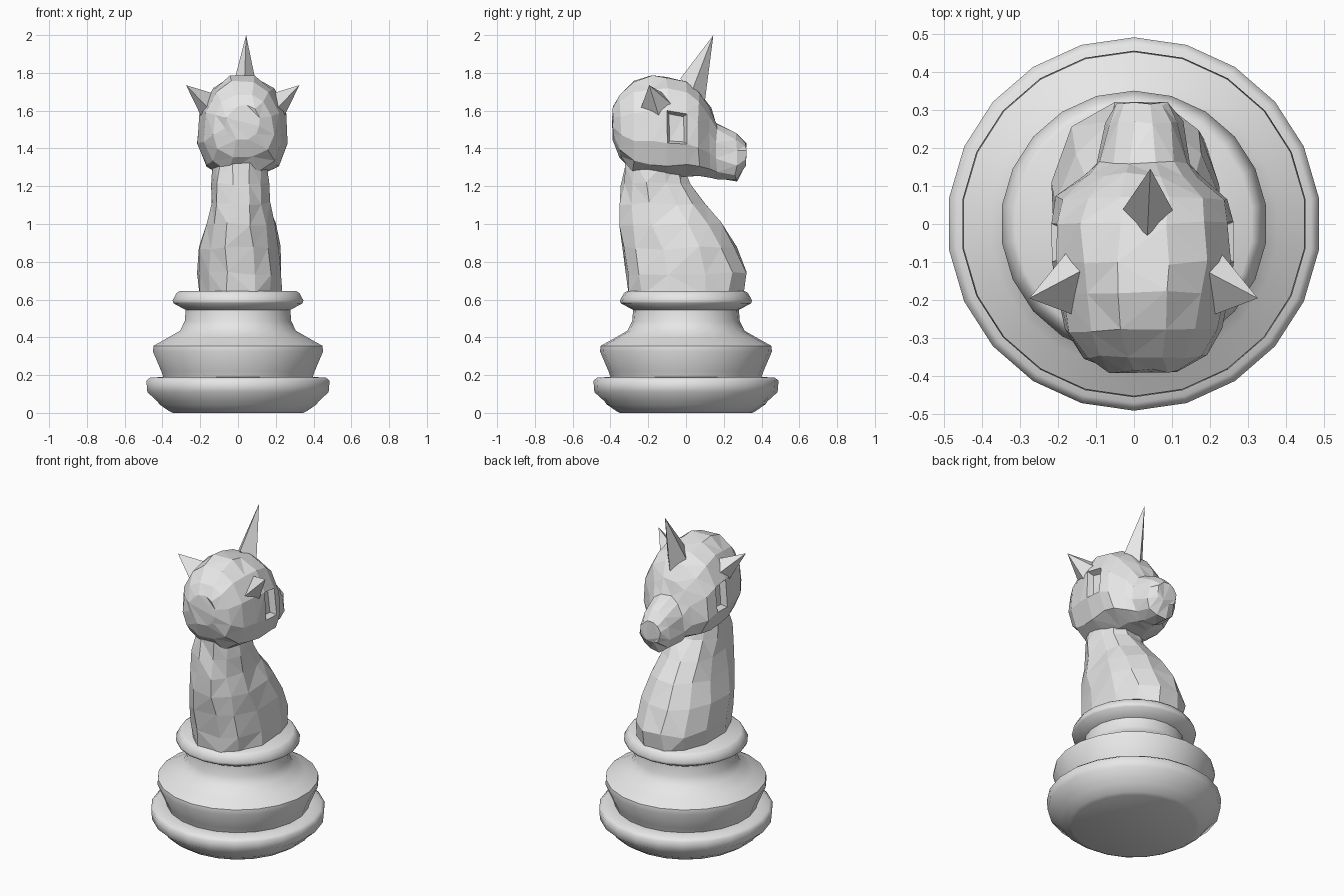
import bpy, bmesh, random
from math import sin, cos, tau
from mathutils import Vector

random.seed(4)
cube = bpy.data.objects.get("Cube")
if cube:
    bpy.data.objects.remove(cube, do_unlink=True)

GREY = (0.8, 0.8, 0.8, 1)
grey = bpy.data.materials.new("plain_grey")
grey.use_nodes = True
grey.diffuse_color = GREY
grey.node_tree.nodes["Principled BSDF"].inputs["Base Color"].default_value = GREY
HEAD_X = 0.025


def finish(bm, name):
    bmesh.ops.recalc_face_normals(bm, faces=bm.faces)
    mesh = bpy.data.meshes.new(name)
    bm.to_mesh(mesh)
    bm.free()
    mesh.materials.append(grey)
    obj = bpy.data.objects.new(name, mesh)
    bpy.context.collection.objects.link(obj)
    return obj


def loft(rings, jitter=0.0):
    """Skin a list of rings of points and close both ends."""
    bm = bmesh.new()
    loops = [[bm.verts.new(Vector(p) + Vector([random.uniform(-jitter, jitter) for _ in range(3)]))
              for p in ring] for ring in rings]
    n = len(loops[0])
    for a, b in zip(loops, loops[1:]):
        for i in range(n):
            j = (i + 1) % n
            bm.faces.new((a[i], a[j], b[j], b[i]))
    bm.faces.new(loops[0])
    bm.faces.new(loops[-1])
    bmesh.ops.recalc_face_normals(bm, faces=bm.faces)
    return bm


def oval(n, power=1.0, phase=0.5):
    """Points of a unit circle, squarer for powers below one."""
    def shape(v):
        return abs(v) ** power * (1 if v > 0 else -1)
    return [(shape(cos(tau * (i + phase) / n)), shape(sin(tau * (i + phase) / n))) for i in range(n)]


def spike(name, base, tip):
    """A pointed solid on a polygon base."""
    bm = bmesh.new()
    foot = [bm.verts.new(p) for p in base]
    top = bm.verts.new(tip)
    bm.faces.new(foot)
    for i in range(len(foot)):
        bm.faces.new((foot[i], foot[(i + 1) % len(foot)], top))
    return finish(bm, name)


# Turned pedestal: radius, height
profile = [(0.35, 0), (0.37, 0.01), (0.42, 0.045), (0.43, 0.06), (0.485, 0.11), (0.49, 0.17),
           (0.47, 0.187), (0.40, 0.19), (0.41, 0.22), (0.455, 0.325), (0.452, 0.355),
           (0.38, 0.395), (0.31, 0.435), (0.285, 0.485), (0.28, 0.545), (0.345, 0.58),
           (0.35, 0.595), (0.328, 0.635), (0.312, 0.645)]
circle = oval(22)
pedestal = finish(loft([[(r * x, r * y, z) for x, y in circle] for r, z in profile]), "pedestal")
bpy.ops.object.select_all(action="DESELECT")
pedestal.select_set(True)
bpy.context.view_layer.objects.active = pedestal
bpy.ops.object.shade_smooth_by_angle(angle=0.95)

# Faceted neck and chest: height, back, front, half width
neck_rows = [(0.62, -0.31, 0.31, 0.225), (0.74, -0.325, 0.33, 0.225), (0.87, -0.34, 0.27, 0.215),
             (1.0, -0.355, 0.19, 0.185), (1.11, -0.35, 0.10, 0.165), (1.21, -0.34, 0.02, 0.15),
             (1.32, -0.32, -0.02, 0.14)]
rings = []
for z, back, front, half in neck_rows:
    mid, reach = (back + front) / 2, (front - back) / 2
    rings.append([(0.01 + half * x, mid + reach * y, z) for x, y in oval(12, 0.85)])
bm = loft(rings, 0.012)
bmesh.ops.triangulate(bm, faces=bm.faces)
finish(bm, "neck")

# Faceted head and muzzle: depth, underside, top, half width
head_rows = [(-0.385, 1.45, 1.63, 0.09), (-0.35, 1.35, 1.69, 0.16), (-0.28, 1.27, 1.76, 0.205),
             (-0.18, 1.245, 1.79, 0.23), (-0.10, 1.24, 1.785, 0.24), (0.0, 1.24, 1.765, 0.24),
             (0.07, 1.25, 1.70, 0.225), (0.13, 1.245, 1.62, 0.15), (0.16, 1.235, 1.54, 0.125),
             (0.265, 1.225, 1.485, 0.10), (0.315, 1.30, 1.43, 0.07)]
rings = []
for y, low, high, half in head_rows:
    mid, reach = (low + high) / 2, (high - low) / 2
    rings.append([(HEAD_X + half * x * (1 - 0.12 * z), y, mid + reach * z) for x, z in oval(12, 0.88)])
bm = loft(rings, 0.007)

# Sunken eye sockets
for side in (-1, 1):
    target = Vector((HEAD_X + side * 0.24, -0.05, 1.51))
    socket = min(bm.faces, key=lambda f: (f.calc_center_median() - target).length)
    bmesh.ops.inset_individual(bm, faces=[socket], thickness=0.02, depth=-0.035)
bmesh.ops.triangulate(bm, faces=bm.faces)
finish(bm, "head")

# Ears
for side, name in ((-1, "right_ear"), (1, "left_ear")):
    base = [(0.12, -0.10, 1.68), (0.19, -0.06, 1.62), (0.215, -0.14, 1.56), (0.18, -0.24, 1.61)]
    spike(name, [(HEAD_X + side * x, y, z) for x, y, z in base],
          (HEAD_X + side * 0.30, -0.195, 1.735))

# Horn
spike("horn", [(-0.035, 0.03, 1.70), (0.035, -0.03, 1.77), (0.105, 0.03, 1.70), (0.04, 0.10, 1.65)],
      (0.043, 0.145, 2.0))
